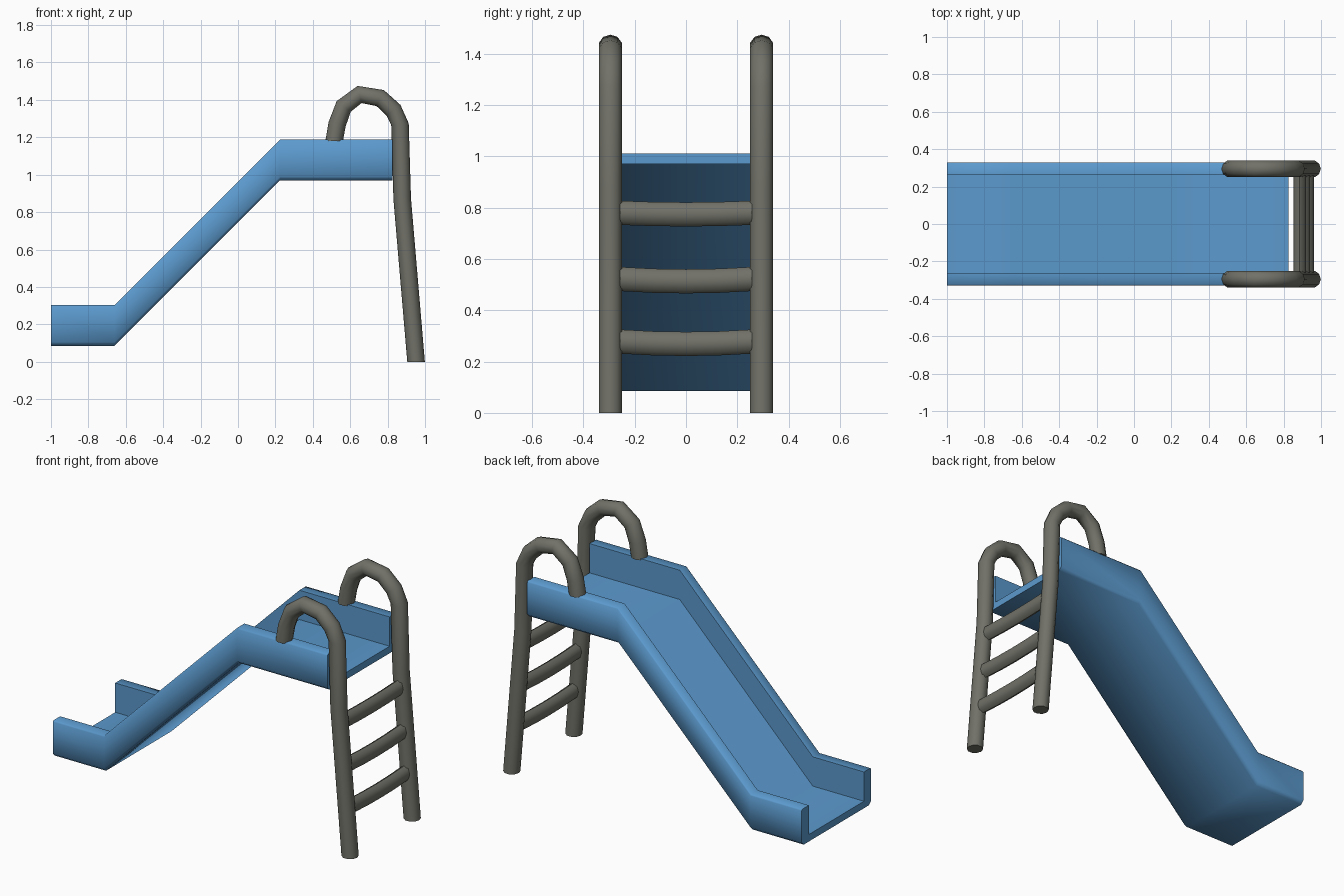
import bpy, bmesh, math
from mathutils import Vector

if "Cube" in bpy.data.objects:
    bpy.data.objects.remove(bpy.data.objects["Cube"])


def material(name, rgb):
    m = bpy.data.materials.new(name)
    m.diffuse_color = (*rgb, 1)
    m.use_nodes = True
    m.node_tree.nodes["Principled BSDF"].inputs["Base Color"].default_value = m.diffuse_color
    return m


BLUE = material("slide blue", (0.105, 0.32, 0.61))
GREY = material("metal grey", (0.165, 0.165, 0.14))


def loft(name, rings, mat, angle):
    """Skin a list of closed rings and cap both ends."""
    bm = bmesh.new()
    vs = [[bm.verts.new(p) for p in r] for r in rings]
    n = len(vs[0])
    for a, b in zip(vs, vs[1:]):
        for i in range(n):
            j = (i + 1) % n
            bm.faces.new((a[i], a[j], b[j], b[i]))
    bm.faces.new(vs[0])
    bm.faces.new(vs[-1])
    bmesh.ops.recalc_face_normals(bm, faces=bm.faces)
    me = bpy.data.meshes.new(name)
    bm.to_mesh(me)
    bm.free()
    ob = bpy.data.objects.new(name, me)
    bpy.context.collection.objects.link(ob)
    me.materials.append(mat)
    bpy.ops.object.select_all(action='DESELECT')
    ob.select_set(True)
    bpy.context.view_layer.objects.active = ob
    bpy.ops.object.shade_smooth_by_angle(angle=math.radians(angle))
    return ob


# Slide chute: U-shaped section (y, z) carried along the side path (x, z)
half = [(0.31, 0), (0.33, 0.02), (0.33, 0.21), (0.323, 0.218),
        (0.262, 0.218), (0.262, 0.042)]
section = half + [(-y, z) for y, z in reversed(half)]
path = [(-1, 0.085), (-0.66, 0.085), (0.225, 0.97), (0.825, 0.97)]
loft("slide_chute", [[(x, y, z + h) for y, h in section] for x, z in path], BLUE, 50)

# Ladder rails bending over into handles
rail = [(0.952, 0), (0.878, 0.87), (0.866, 1.27), (0.831, 1.345), (0.76, 1.41),
        (0.65, 1.429), (0.565, 1.365), (0.53, 1.27), (0.514, 1.18)]
R, SIDES = 0.047, 10
for side, y in (("right", -0.295), ("left", 0.295)):
    rings = []
    for i, (x, z) in enumerate(rail):
        a, b = rail[max(i - 1, 0)], rail[min(i + 1, len(rail) - 1)]
        t = Vector((b[0] - a[0], b[1] - a[1])).normalized()
        if i in (0, len(rail) - 1):
            t = Vector((0, 1 if i == 0 else -1))   # level ends
        ring = []
        for k in range(SIDES):
            u = 2 * math.pi * k / SIDES
            c, s = R * math.cos(u), R * math.sin(u)
            ring.append((x + t.y * c, y + s, z - t.x * c))
        rings.append(ring)
    loft(side + "_ladder_rail", rings, GREY, 50)

# Slightly sagging rungs
for n, (zc, sag) in enumerate(((0.278, 0.009), (0.522, 0.009), (0.78, 0.006))):
    xc = 0.952 - 0.085 * zc
    rings = []
    for i in range(5):
        y = -0.258 + 0.129 * i
        z = zc - sag * (1 - (y / 0.258) ** 2)
        rings.append([(xc + 0.033 * math.cos(math.tau * k / 8), y,
                       z + 0.047 * math.sin(math.tau * k / 8)) for k in range(8)])
    loft("ladder_rung_%d" % (n + 1), rings, GREY, 50)
